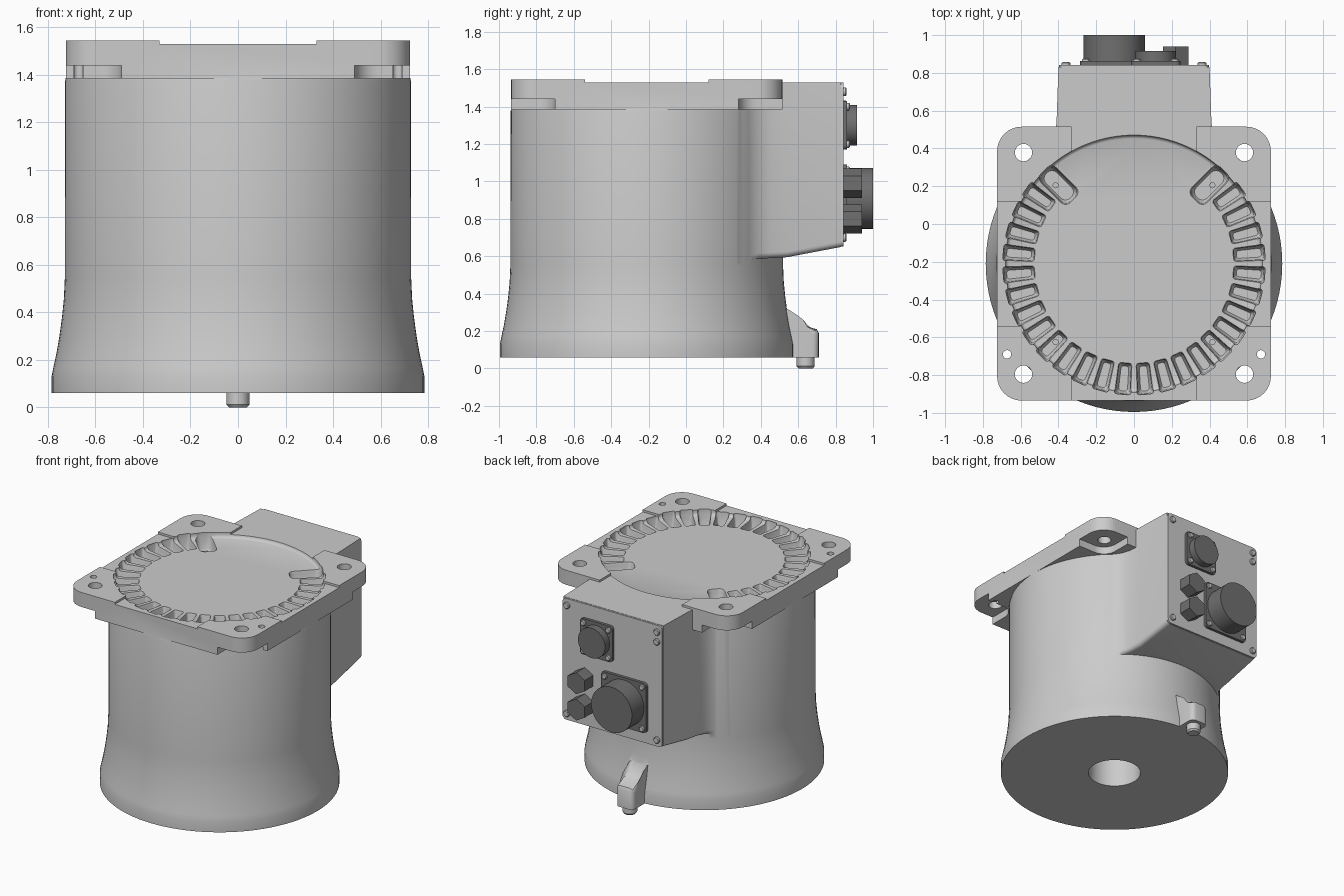
import bpy, bmesh
from math import sin, cos, pi, radians, sqrt
from mathutils import Matrix, Vector

if "Cube" in bpy.data.objects:
    bpy.data.objects.remove(bpy.data.objects["Cube"])

CY = -0.21  # y of the housing axis


def add(name, bm, mat=None, smooth=True):
    bmesh.ops.recalc_face_normals(bm, faces=bm.faces)
    me = bpy.data.meshes.new(name)
    bm.to_mesh(me)
    bm.free()
    ob = bpy.data.objects.new(name, me)
    bpy.context.collection.objects.link(ob)
    if mat:
        me.materials.append(mat)
    if smooth:
        shade(ob)
    return ob


def activate(ob):
    bpy.ops.object.select_all(action='DESELECT')
    ob.select_set(True)
    bpy.context.view_layer.objects.active = ob


def shade(ob):
    activate(ob)
    bpy.ops.object.shade_smooth_by_angle(angle=radians(32))


def boolean(ob, other, op='DIFFERENCE'):
    m = ob.modifiers.new('bool', 'BOOLEAN')
    m.object, m.operation, m.solver = other, op, 'EXACT'
    activate(ob)
    bpy.ops.object.modifier_apply(modifier=m.name)
    bpy.data.objects.remove(other)


def loft(bm, loops):
    """Skin equal-length closed loops and cap both ends."""
    rows = [[bm.verts.new(p) for p in lp] for lp in loops]
    n = len(rows[0])
    for a, b in zip(rows, rows[1:]):
        for i in range(n):
            j = (i + 1) % n
            bm.faces.new((a[i], a[j], b[j], b[i]))
    bm.faces.new(rows[0][::-1])
    bm.faces.new(rows[-1])


def lathe(bm, prof, x=0, y=0, n=96):
    loft(bm, [[(x + r * cos(2 * pi * i / n), y + r * sin(2 * pi * i / n), z)
               for i in range(n)] for r, z in prof])


def round_rect(cx, cy, hx, hy, r, n=8):
    pts = []
    for k, (sx, sy) in enumerate(((1, 1), (-1, 1), (-1, -1), (1, -1))):
        for i in range(n + 1):
            a = pi / 2 * (k + i / n)
            pts.append((cx + sx * (hx - r) + r * cos(a), cy + sy * (hy - r) + r * sin(a)))
    return pts


def prism(bm, pts, z0, z1):
    loft(bm, [[(x, y, z) for x, y in pts] for z in (z0, z1)])


def back_part(name, pts_or_prof, x, z, y0, y1, mat=None, n=0, rot=0, bevel=0.0):
    """Round (n sides, radius) or polygon part standing out of the back panel along +y."""
    bm = bmesh.new()
    if n:
        r = pts_or_prof
        rings = [(r, y0), (r, y1 - bevel)] + ([(r - bevel, y1)] if bevel else [])
        loft(bm, [[(x + q * cos(rot + 2 * pi * i / n), y, z + q * sin(rot + 2 * pi * i / n))
                   for i in range(n)] for q, y in rings])
    else:
        loft(bm, [[(x + px, y, z + pz) for px, pz in pts_or_prof] for y in (y0, y1)])
    return add(name, bm, mat)


dark = bpy.data.materials.new('dark_grey')
dark.diffuse_color = (0.16, 0.16, 0.16, 1)
dark.use_nodes = True
dark.node_tree.nodes["Principled BSDF"].inputs["Base Color"].default_value = dark.diffuse_color

# Flared round housing
bm = bmesh.new()
lathe(bm, [(0.785, 0.06), (0.785, 0.13), (0.777, 0.17), (0.764, 0.23), (0.752, 0.30),
           (0.741, 0.38), (0.733, 0.46), (0.729, 0.55), (0.728, 1.375), (0.722, 1.40)], 0, CY)
body = add('motor_housing', bm, smooth=False)

# Square mounting flange with open corner pockets underneath
bm = bmesh.new()
prism(bm, round_rect(0, CY, 0.725, 0.725, 0.13), 1.385, 1.545)
flange = add('flange', bm, smooth=False)
bm = bmesh.new()
for sx in (-1, 1):
    for sy in (-1, 1):
        prism(bm, round_rect(sx * 0.69, CY + sy * 0.69, 0.2, 0.2, 0.1), 1.30, 1.44)
boolean(flange, add('pocket_cutter', bm, smooth=False))
# Lowered cross between the four corner pads
for hx, hy in ((0.33, 0.9), (0.9, 0.33)):
    bm = bmesh.new()
    prism(bm, [(-hx, CY - hy), (hx, CY - hy), (hx, CY + hy), (-hx, CY + hy)], 1.53, 1.6)
    boolean(flange, add('cross_cutter', bm, smooth=False))

# Connection box blending into the housing at the back
bm = bmesh.new()
loops = []
for y, w, zb in ((0.28, 0.54, 0.55), (0.34, 0.475, 0.575), (0.39, 0.44, 0.587), (0.45, 0.42, 0.59),
                 (0.54, 0.41, 0.595), (0.83, 0.40, 0.65)):
    r = 0.03
    arc = [(w - r + r * sin(a), zb + r - r * cos(a)) for a in (0, pi / 8, pi / 4, 3 * pi / 8, pi / 2)]
    half = arc + [(w, 1.53)]
    loops.append([(x, y, z) for x, z in half] + [(-x, y, z) for x, z in half[::-1]])
loft(bm, loops)
box = add('box', bm, smooth=False)

# Lug at the foot of the back
bm = bmesh.new()
prof = [(0.40, 0.06), (0.71, 0.06), (0.71, 0.19), (0.70, 0.21), (0.61, 0.23), (0.57, 0.26),
        (0.54, 0.32), (0.51, 0.42), (0.40, 0.42)]
loft(bm, [[(x, y, z) for y, z in prof] for x in (-0.07, 0.07)])
edges = [e for e in bm.edges if abs(e.verts[0].co.x - e.verts[1].co.x) < 1e-5
         and min(v.co.y for v in e.verts) > 0.45 and max(v.co.z for v in e.verts) > 0.07]
bmesh.ops.bevel(bm, geom=edges, offset=0.035, segments=4, affect='EDGES', profile=0.5)
lug = add('lug', bm, smooth=False)

for part in (flange, box, lug):
    boolean(body, part, 'UNION')

# Round recess in the top face
bm = bmesh.new()
lathe(bm, [(0.662, 1.508), (0.672, 1.512), (0.678, 1.52), (0.681, 1.53), (0.683, 1.6)], 0, CY)
boolean(body, add('recess_cutter', bm, smooth=False))

# Ring of tapered vent slots, wider rounded ones at the two ends
bm = bmesh.new()
for k in range(28):
    end = k in (0, 27)
    a = radians(45 - 10 * k)
    loops = []
    for z, t in ((1.42, 0.014), (1.435, 0.006), (1.49, 0.002), (1.512, -0.004), (1.60, -0.006)):
        pts = (round_rect(0.575, 0, 0.105 - t, 0.054 - t, 0.035, 4) if end
               else round_rect(0.61, 0, 0.08 - t, 0.036 - t, 0.014, 3))
        lp = []
        for x, y in pts:
            y *= 1 if end else 1 + 1.2 * (x - 0.61)
            if end:  # shifted so it stays clear of its neighbour
                y += 0.012 if k == 0 else -0.012
            lp.append((x * cos(a) - y * sin(a), CY + x * sin(a) + y * cos(a), z))
        loops.append(lp)
    loft(bm, loops)
boolean(body, add('slot_cutter', bm, smooth=False))

# Mounting holes, small dowel holes and the shaft bore below
bm = bmesh.new()
for sx in (-1, 1):
    for x, y, r in ((0.585, 0.378, 0.046), (0.585, -0.795, 0.046), (0.672, -0.69, 0.022)):
        lathe(bm, [(r, 1.30), (r, 1.60)], sx * x, y, 32)
lathe(bm, [(0.18, -0.1), (0.18, 0.5)], 0, CY, 64)
boolean(body, add('hole_cutter', bm, smooth=False))
shade(body)

# Small bolts sitting in four of the slots
bm = bmesh.new()
for sx in (-1, 1):
    for sy in (-1, 1):
        lathe(bm, [(0.016, 1.41), (0.016, 1.45)], sx * 0.415, CY + sy * 0.415, 16)
add('slot_bolts', bm)

# Pin under the lug
bm = bmesh.new()
lathe(bm, [(0.048, 0.08), (0.048, 0.012), (0.038, 0.0)], 0, 0.64, 32)
add('foot_pin', bm)

# Back cover plate with its screws
back_part('back_cover', round_rect(0, 0, 0.398, 0.438, 0.03), 0, 1.09, 0.825, 0.842)
for i, (x, z) in enumerate(((-0.36, 0.70), (0.36, 0.70), (-0.36, 1.48), (0.36, 1.48), (-0.36, 1.41))):
    back_part('cover_screw_%d' % i, 0.023, x, z, 0.83, 0.858, n=20, bevel=0.005)

# Two round connectors on square plates
for name, x, z, r, half, y1 in (('power_connector', -0.105, 0.91, 0.163, 0.18, 1.0),
                                ('signal_connector', 0.115, 1.30, 0.108, 0.13, 0.915)):
    back_part(name + '_plate', round_rect(0, 0, half, half, 0.025), x, z, 0.83, 0.862, dark)
    back_part(name, r, x, z, 0.84, y1, dark, n=64)
    d = half - 0.03
    for i, (sx, sz) in enumerate(((-1, -1), (1, -1), (1, 1), (-1, 1))):
        back_part('%s_screw_%d' % (name, i), 0.02, x + sx * d, z + sz * d, 0.85, 0.876, n=20, bevel=0.005)

# Two hexagonal plugs
for i, z in enumerate((0.80, 0.99)):
    back_part('hex_plug_%d' % i, 0.078, 0.22, z, 0.83, 0.94, dark, n=6, rot=pi / 2)
